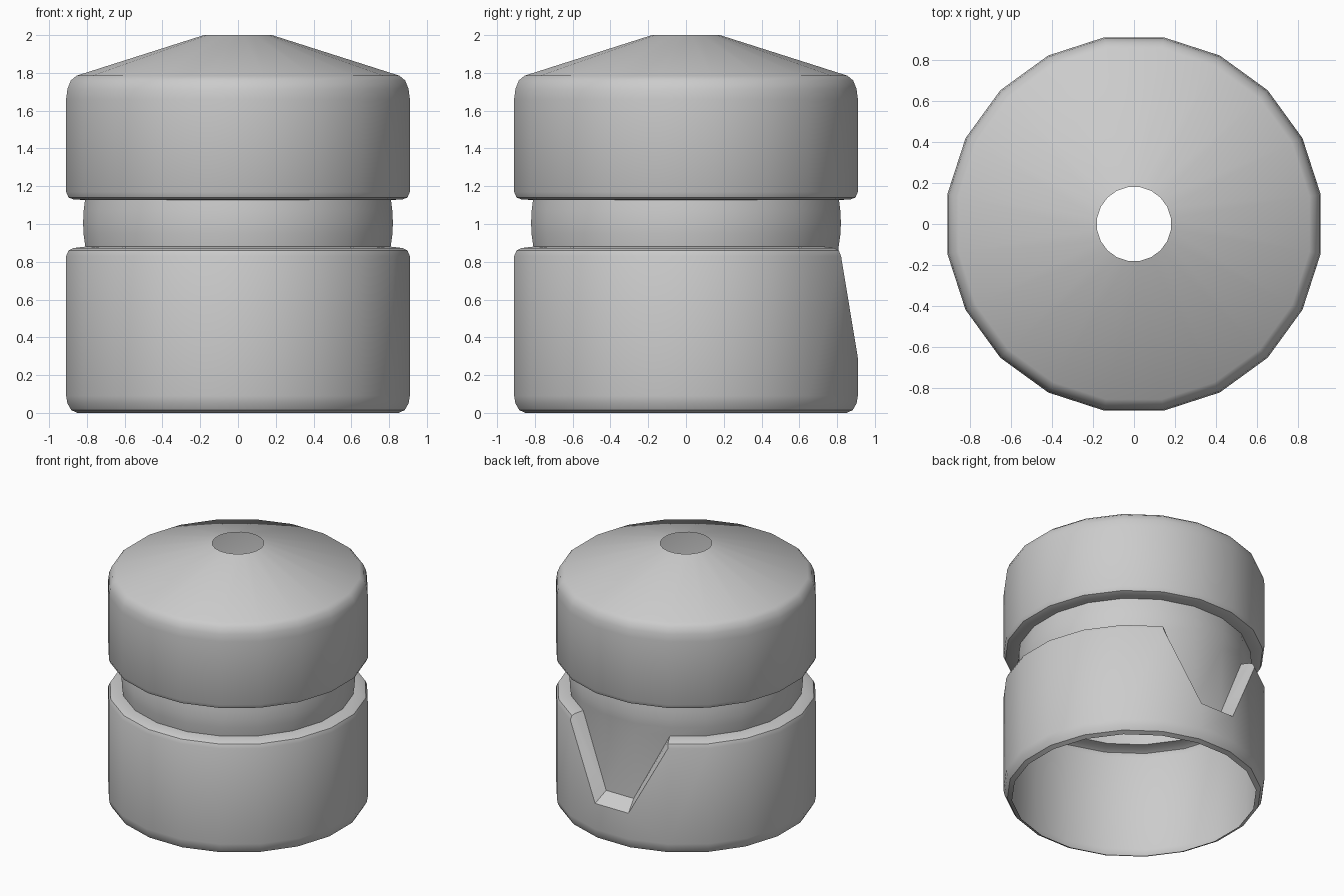
import bpy, bmesh, math

if "Cube" in bpy.data.objects:
    bpy.data.objects.remove(bpy.data.objects["Cube"])

N = 20  # sides
K = 1 / math.cos(math.pi / N)  # silhouette half-width -> corner radius


def pt(r, ang, z):
    return (r * K * math.cos(ang), r * K * math.sin(ang), z)


# Outline of the shell from the open foot up to the hole in the roof
profile = [(0.85, 0.0), (0.883, 0.015), (0.903, 0.05), (0.91, 0.09),   # foot
           (0.91, 0.83), (0.897, 0.86), (0.87, 0.873), (0.808, 0.88),  # lower shoulder
           (0.818, 0.95), (0.82, 1.01), (0.817, 1.07), (0.81, 1.127),  # waist band
           (0.87, 1.13), (0.897, 1.14), (0.91, 1.17),                  # upper lip
           (0.91, 1.66), (0.903, 1.715), (0.885, 1.76), (0.855, 1.785),  # roof edge
           (0.18, 2.0)]
WALL, LEDGE = 3, 7           # profile rows bounding the lower wall and its shoulder
NOTCH = (3, 4, 5)            # the three facets at the back

bm = bmesh.new()
rings = [[bm.verts.new(pt(r, math.radians(9 + 18 * k), z)) for k in range(N)]
         for r, z in profile]
for i in range(len(rings) - 1):
    for k in range(N):
        if k in NOTCH and WALL <= i < LEDGE:
            continue
        j = (k + 1) % N
        bm.faces.new((rings[i][k], rings[i][j], rings[i + 1][j], rings[i + 1][k]))

# Tapered notch at the back: lip corners on the wall, floor corners on the waist radius
lip, floor = {}, {}
for k, s in ((4, 1), (5, -1)):
    lip[k] = bm.verts.new((s * 0.143, 0.91, 0.29))
    floor[k] = bm.verts.new((s * 0.118, 0.81, 0.36))
for k, c in ((4, 3), (5, 6)):
    bm.faces.new((rings[WALL][c], rings[WALL][k], lip[k], rings[WALL + 1][c]))
    # Side wall of the notch, fanned along the rounded shoulder
    bm.faces.new((lip[k], rings[WALL + 1][c], floor[k]))
    for i in range(WALL + 1, LEDGE):
        bm.faces.new((rings[i][c], rings[i + 1][c], floor[k]))
    bm.faces.new((floor[k], rings[LEDGE][c], rings[LEDGE][k]))
bm.faces.new((rings[WALL][4], rings[WALL][5], lip[5], lip[4]))
bm.faces.new((lip[4], lip[5], floor[5], floor[4]))
bm.faces.new((floor[4], floor[5], rings[LEDGE][5], rings[LEDGE][4]))
bmesh.ops.recalc_face_normals(bm, faces=bm.faces[:])

mesh = bpy.data.meshes.new("cap_shell")
bm.to_mesh(mesh)
bm.free()
shell = bpy.data.objects.new("cap_shell", mesh)
bpy.context.collection.objects.link(shell)
bpy.context.view_layer.objects.active = shell
shell.select_set(True)
bpy.ops.object.shade_smooth_by_angle(angle=math.radians(32))
